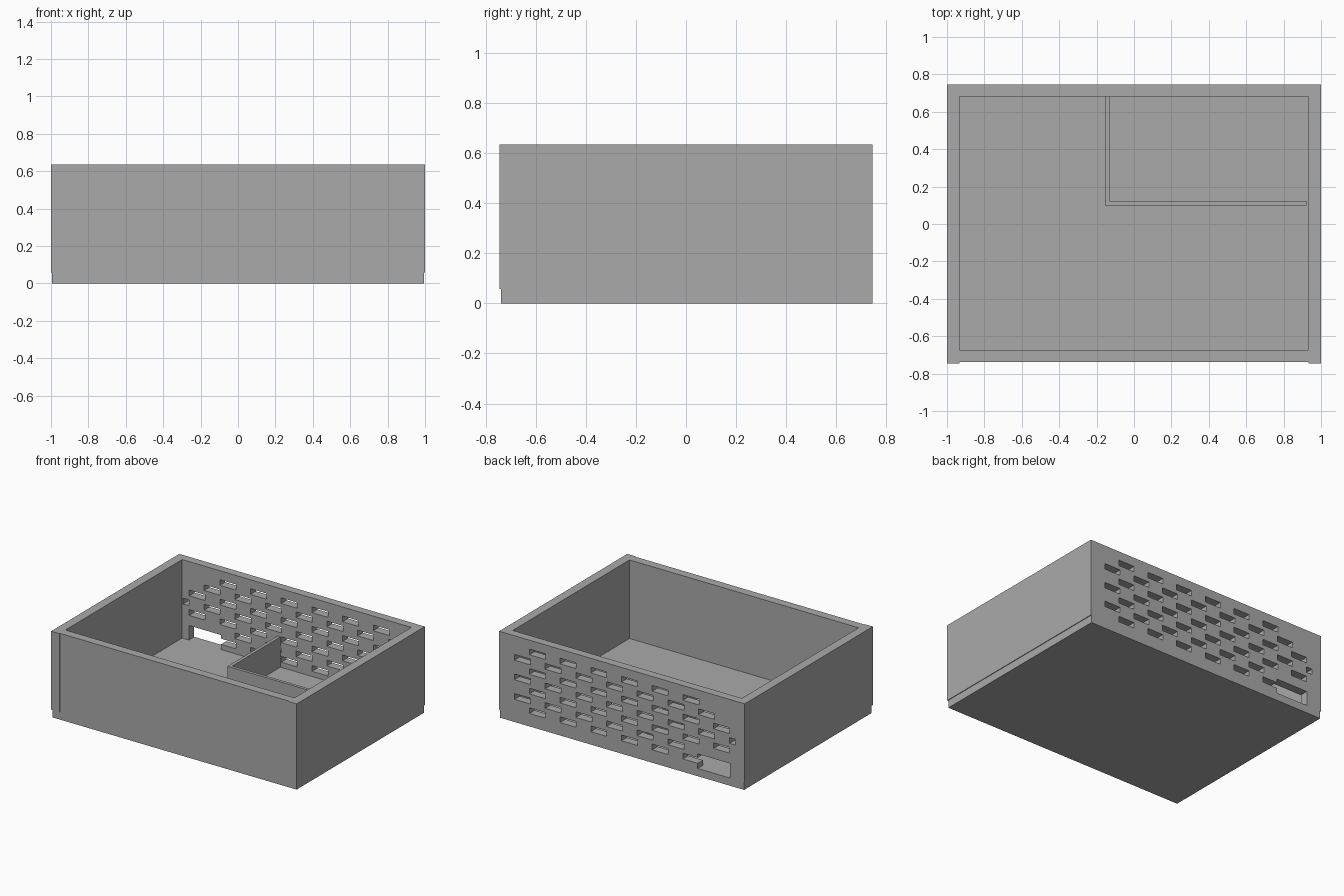
import bpy

if "Cube" in bpy.data.objects:
    bpy.data.objects.remove(bpy.data.objects["Cube"], do_unlink=True)

GREY = (0.4, 0.4, 0.4, 1.0)
grey = bpy.data.materials.new("plain_grey")
grey.use_nodes = True
grey.diffuse_color = GREY
grey.node_tree.nodes["Principled BSDF"].inputs["Base Color"].default_value = GREY


def box(name, x, y, z):
    """Axis-aligned box given by its (low, high) range on each axis."""
    bpy.ops.mesh.primitive_cube_add(size=1)
    ob = bpy.context.object
    ob.name = name
    ob.scale = [b - a for a, b in (x, y, z)]
    ob.location = [(a + b) / 2 for a, b in (x, y, z)]
    bpy.ops.object.transform_apply(location=True, rotation=False, scale=True)
    ob.data.materials.append(grey)
    return ob


BASE_TOP, TOP = 0.057, 0.635
INNER, FRONT, BACK = 0.933, -0.675, 0.683
WALL = (BASE_TOP, TOP)

# Base plate and plain walls, the side walls standing slightly proud
box("base_plate", (-0.995, 0.995), (-0.739, 0.745), (0, BASE_TOP))
box("left_wall", (INNER, 1), (-0.745, 0.745), WALL)
box("right_wall", (-1, -INNER), (-0.745, 0.745), WALL)
box("front_wall", (-INNER, INNER), (-0.739, FRONT), WALL)
back_wall = box("back_wall", (-INNER, INNER), (BACK, 0.745), WALL)

# Low partition enclosing one back corner
box("partition_side", (-0.156, -0.132), (0.10, BACK), (BASE_TOP, 0.28))
box("partition_front", (-0.132, 0.921), (0.10, 0.123), (BASE_TOP, 0.28))

# Staggered ventilation slots and the socket opening in the back wall
cutters = []


def cut(x, z):
    cutters.append(box("slot_cutter", x, (0.6, 0.8), z))


for row in range(7):
    z = 0.548 - 0.072 * row
    start = 0.811 if row % 2 else 0.689
    count = 6 if row in (0, 5, 6) else 7
    for col in range(count):
        x = start - 0.25 * col
        cut((x - 0.065, x + 0.065), (z - 0.021, z + 0.021))
cut((-0.925, -0.876), (0.311, 0.353))
cut((-0.878, -0.617), (0.03, 0.164))

bpy.ops.object.select_all(action="DESELECT")
for ob in cutters:
    ob.select_set(True)
bpy.context.view_layer.objects.active = cutters[0]
bpy.ops.object.join()
cutter = bpy.context.object
cutter.hide_render = True

mod = back_wall.modifiers.new("slots", "BOOLEAN")
mod.operation = "DIFFERENCE"
mod.solver = "EXACT"
mod.use_self = True
mod.object = cutter
bpy.context.view_layer.objects.active = back_wall
bpy.ops.object.modifier_apply(modifier="slots")
bpy.data.objects.remove(cutter, do_unlink=True)
